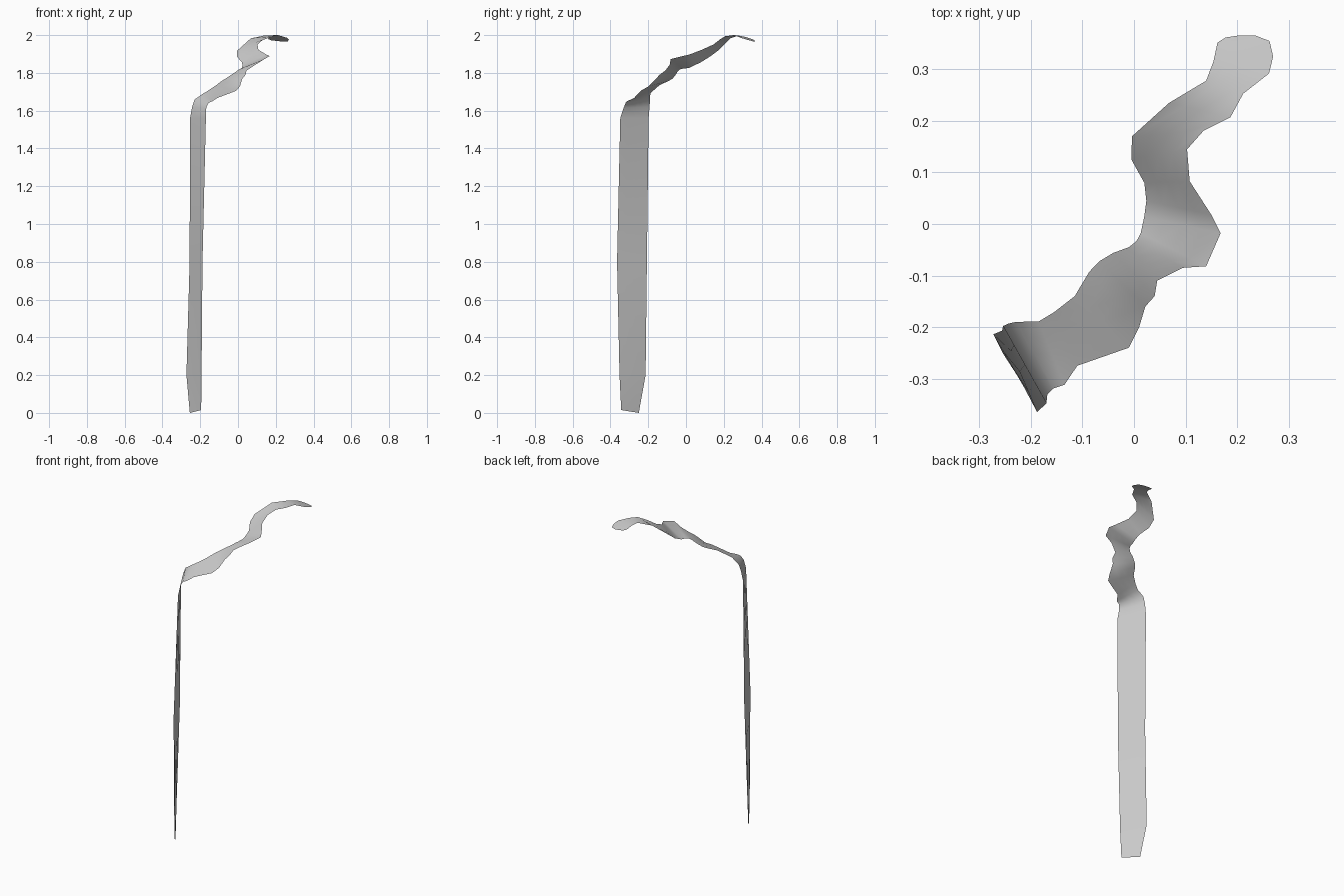
import bpy
from mathutils import Vector

# Cross-sections of the ribbon from foot to tip: left edge xyz, right edge xyz
SECTIONS = [
    (-.255, -.25, 0, -.195, -.343, .015),
    (-.273, -.214, .2, -.193, -.352, .2),
    (-.256, -.207, .8, -.188, -.365, .8),
    (-.254, -.198, 1.56, -.17, -.348, 1.56),
    (-.243, -.193, 1.62, -.168, -.33, 1.615),
    (-.229, -.19, 1.66, -.156, -.319, 1.642),
    (-.185, -.189, 1.69, -.135, -.312, 1.65),
    (-.155, -.171, 1.708, -.11, -.275, 1.667),
    (-.115, -.14, 1.735, -.01, -.24, 1.705),
    (-.087, -.093, 1.757, .01, -.2, 1.728),
    (-.067, -.072, 1.769, .022, -.16, 1.768),
    (-.04, -.056, 1.787, .04, -.14, 1.79),
    (-.01, -.045, 1.807, .045, -.11, 1.812),
    (.005, -.033, 1.818, .095, -.085, 1.845),
    (.013, -.018, 1.822, .14, -.082, 1.873),
    (.02, .015, 1.826, .168, -.018, 1.889),
    (.024, .045, 1.84, .15, .018, 1.897),
    (.02, .08, 1.857, .108, .083, 1.922),
    (-.005, .125, 1.885, .103, .145, 1.95),
    (-.004, .17, 1.918, .135, .181, 1.978),
    (.068, .235, 1.983, .187, .207, 1.994),
    (.14, .278, 1.998, .212, .253, 2.0),
    (.154, .315, 1.99, .262, .292, 1.985),
    (.162, .352, 1.978, .27, .325, 1.975),
]
ACROSS = 4

# Rounded tip closes the ribbon
TIP = [(.178, .362, 1.972, .263, .355, 1.967), (.205, .366, 1.969, .235, .366, 1.966)]

verts, faces = [], []
for s in SECTIONS + TIP:
    a, b = Vector(s[:3]), Vector(s[3:])
    verts += [a.lerp(b, i / ACROSS) for i in range(ACROSS + 1)]
n = ACROSS + 1
for r in range(len(SECTIONS + TIP) - 1):
    for c in range(ACROSS):
        k = r * n + c
        faces.append((k, k + 1, k + n + 1, k + n))

# Single-sided winding ribbon, smooth shaded
mesh = bpy.data.meshes.new("ribbon_strip")
mesh.from_pydata(verts, [], faces)
mesh.update()
mesh.polygons.foreach_set("use_smooth", [True] * len(mesh.polygons))
ribbon = bpy.data.objects.new("ribbon_strip", mesh)
bpy.context.collection.objects.link(ribbon)
